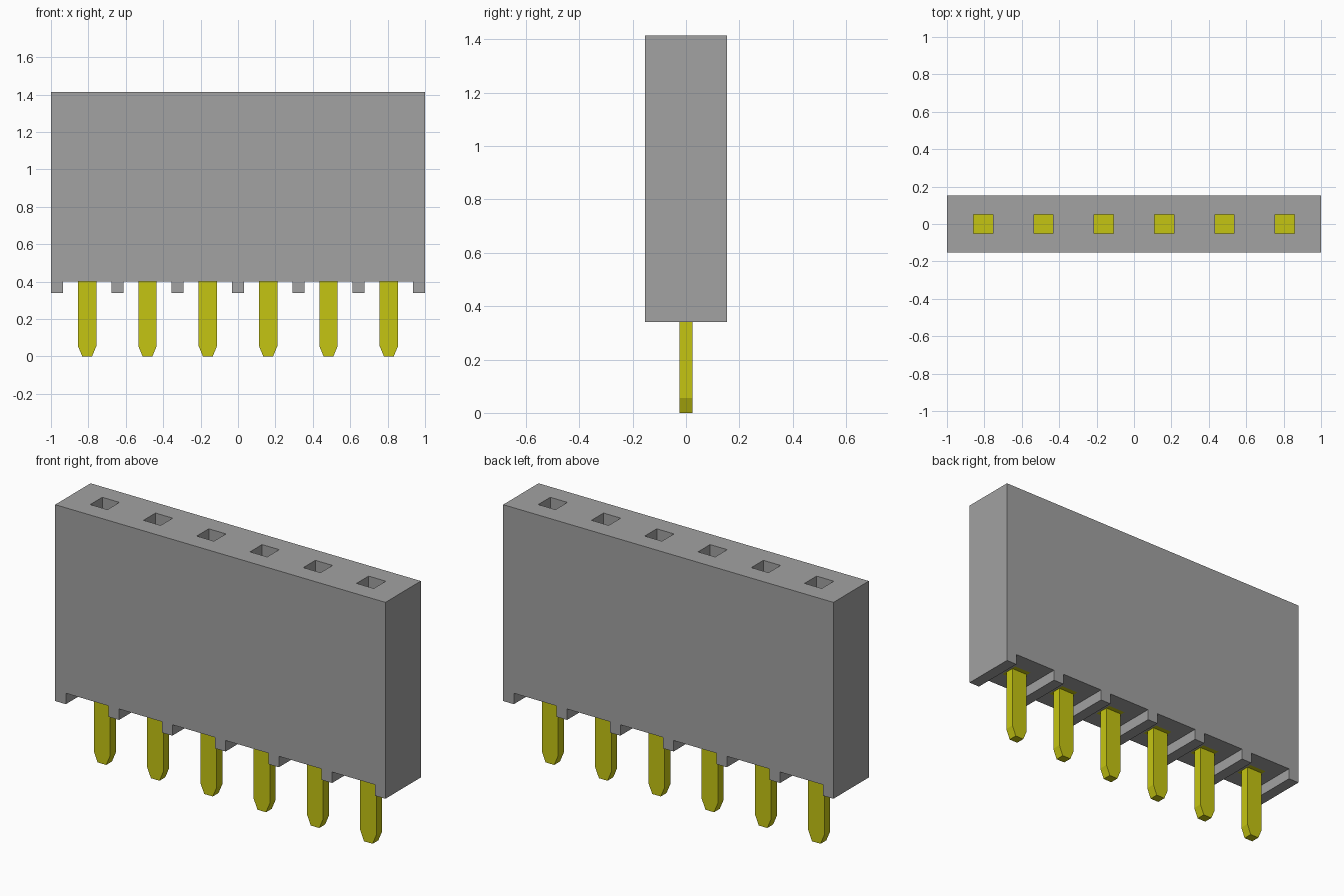
import bpy, bmesh
from mathutils import Vector

cube = bpy.data.objects.get("Cube")
if cube:
    bpy.data.objects.remove(cube, do_unlink=True)

COUNT = 6
PITCH = 0.3226
HALF_DEPTH = 0.153
BOTTOM, FOOT_BOTTOM, TOP = 0.4, 0.34, 1.415
HOLE = 0.104
CONTACT_TOP = 0.9
FOOT = 0.032          # half width of a standoff foot
pin_xs = [(i - (COUNT - 1) / 2) * PITCH for i in range(COUNT)]


def material(name, color):
    m = bpy.data.materials.new(name)
    m.use_nodes = True
    m.diffuse_color = color
    m.node_tree.nodes["Principled BSDF"].inputs["Base Color"].default_value = color
    return m


grey = material("grey plastic", (0.36, 0.36, 0.36, 1))
gold = material("yellow metal", (0.56, 0.56, 0.006, 1))


def make_object(name, bm, mat):
    bmesh.ops.recalc_face_normals(bm, faces=bm.faces)
    mesh = bpy.data.meshes.new(name)
    bm.to_mesh(mesh)
    bm.free()
    mesh.materials.append(mat)
    obj = bpy.data.objects.new(name, mesh)
    bpy.context.collection.objects.link(obj)
    return obj


def add_prism(bm, profile, half_depth):
    """Extrude an x-z outline through y."""
    face = bm.faces.new([bm.verts.new((x, -half_depth, z)) for x, z in profile])
    new = bmesh.ops.extrude_face_region(bm, geom=[face])["geom"]
    verts = [v for v in new if isinstance(v, bmesh.types.BMVert)]
    bmesh.ops.translate(bm, verts=verts, vec=Vector((0, 2 * half_depth, 0)))


def add_post(bm, x, z0, z1):
    """Square post the size of one socket hole."""
    h = HOLE / 2
    add_prism(bm, [(x - h, z0), (x + h, z0), (x + h, z1), (x - h, z1)], h)


# Housing outline: a block with standoff feet between the pins
outline = [(1, TOP), (-1, TOP), (-1, FOOT_BOTTOM)]
for x in pin_xs:
    left, right = x - PITCH / 2 + FOOT, x + PITCH / 2 - FOOT
    outline += [(left, FOOT_BOTTOM), (left, BOTTOM), (right, BOTTOM), (right, FOOT_BOTTOM)]
outline.append((1, FOOT_BOTTOM))
bm = bmesh.new()
add_prism(bm, outline, HALF_DEPTH)
housing = make_object("housing", bm, grey)

# Square socket holes cut down through the housing
bm = bmesh.new()
for x in pin_xs:
    add_post(bm, x, FOOT_BOTTOM - 0.1, TOP + 0.1)
cutter = make_object("hole_cutter", bm, grey)
cutter.hide_render = True
mod = housing.modifiers.new("holes", "BOOLEAN")
mod.operation = "DIFFERENCE"
mod.solver = "EXACT"
mod.object = cutter
bpy.context.view_layer.objects.active = housing
bpy.ops.object.modifier_apply(modifier=mod.name)
bpy.data.objects.remove(cutter, do_unlink=True)

# Contacts filling the holes, and flat pins with tapered tips
for i, x in enumerate(pin_xs, 1):
    bm = bmesh.new()
    add_post(bm, x, BOTTOM, CONTACT_TOP)
    make_object(f"contact_{i}", bm, gold)

    w, tip = 0.049, 0.026
    bm = bmesh.new()
    add_prism(bm, [(x - w, BOTTOM + 0.01), (x - w, 0.055), (x - tip, 0),
                   (x + tip, 0), (x + w, 0.055), (x + w, BOTTOM + 0.01)], 0.025)
    make_object(f"pin_{i}", bm, gold)
